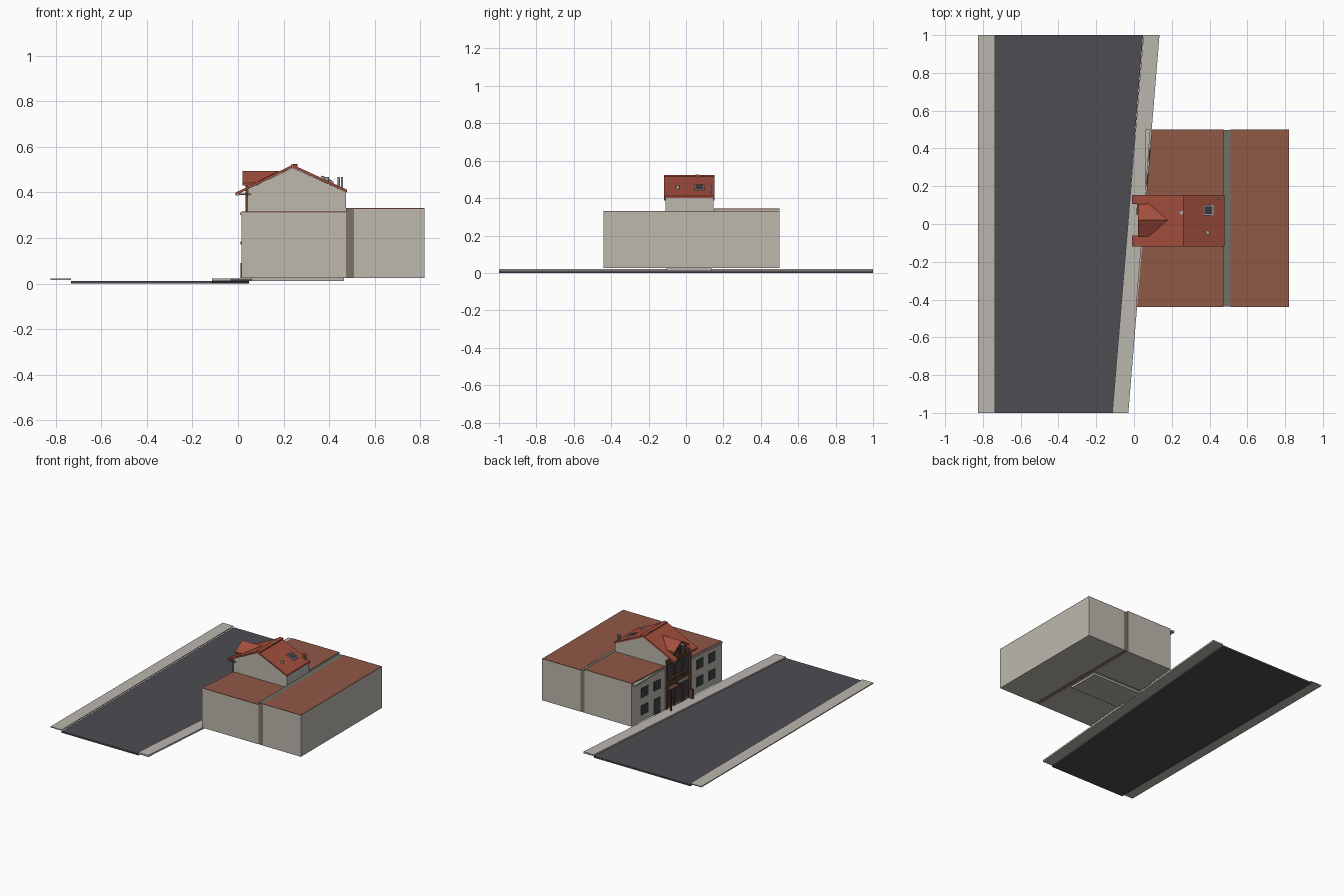
import bpy, bmesh
from mathutils import Vector

cube = bpy.data.objects.get("Cube")
if cube:
    bpy.data.objects.remove(cube)


def material(name, r, g, b):
    m = bpy.data.materials.new(name)
    m.use_nodes = True
    m.diffuse_color = (r, g, b, 1)
    m.node_tree.nodes["Principled BSDF"].inputs["Base Color"].default_value = (r, g, b, 1)
    return m


plaster = material("plaster", .51, .485, .43)
paving = material("paving", .49, .47, .42)
asphalt = material("asphalt", .075, .072, .083)
tile = material("roof_tile", .36, .075, .045)
flat_red = material("flat_red_roof", .28, .1, .063)
joint = material("joint_wall", .21, .17, .125)
joint_top = material("joint_roof", .155, .165, .13)
wood = material("brown_wood", .14, .055, .03)
glass = material("dark_glass", .05, .052, .06)
metal = material("grey_metal", .38, .39, .38)


def prism(name, points, push, mat):
    """Extrude a flat polygon along a vector into a closed solid."""
    bm = bmesh.new()
    face = bm.faces.new([bm.verts.new(p) for p in points])
    new = bmesh.ops.extrude_face_region(bm, geom=[face])["geom"]
    bmesh.ops.translate(bm, vec=Vector(push),
                        verts=[v for v in new if isinstance(v, bmesh.types.BMVert)])
    if not face.is_valid or len([f for f in bm.faces]) < len(points) + 2:
        bm.faces.new(bm.verts[:len(points)])
    bmesh.ops.recalc_face_normals(bm, faces=bm.faces)
    mesh = bpy.data.meshes.new(name)
    bm.to_mesh(mesh)
    bm.free()
    mesh.materials.append(mat)
    ob = bpy.data.objects.new(name, mesh)
    bpy.context.collection.objects.link(ob)
    return ob


def plan(name, outline, z0, z1, mat):
    return prism(name, [(x, y, z0) for x, y in outline], (0, 0, z1 - z0), mat)


def box(name, x0, x1, y0, y1, z0, z1, mat):
    return plan(name, [(x0, y0), (x1, y0), (x1, y1), (x0, y1)], z0, z1, mat)


def street(y, out=0):
    """The x of the slanted building line, moved out towards the road."""
    return .0525 + .0825 * y - out


def to_street(name, back, y0, y1, z0, z1, mat, out=0):
    return plan(name, [(street(y0, out), y0), (back, y0), (back, y1), (street(y1, out), y1)],
                z0, z1, mat)


def panel(name, y, z, w, h, mat, out=.004, inside=0):
    """Plate on the street front, centred at y and z."""
    a, b = y - w / 2, y + w / 2
    plan(name, [(street(a, out), a), (street(a, inside), a),
                (street(b, inside), b), (street(b, out), b)], z - h / 2, z + h / 2, mat)


def pipe(name, x, y, z, r, h, mat):
    bpy.ops.mesh.primitive_cylinder_add(vertices=12, radius=r, depth=h, location=(x, y, z))
    ob = bpy.context.object
    ob.name = name
    ob.data.materials.append(mat)
    bpy.ops.object.shade_smooth_by_angle()


# Road and pavements
plan("road", [(-.735, -1), (street(-1, .083), -1), (street(1, .087), 1), (-.735, 1)],
     0, .012, asphalt)
box("far_pavement", -.825, -.735, -1, 1, .015, .022, paving)
plan("near_pavement", [(street(-1, .085), -1), (street(-1), -1), (street(1), 1),
                       (street(1, .085), 1)], .01, .022, paving)

# Rear building and the joint between the buildings
box("rear_building", .51, .82, -.44, .5, .025, .328, plaster)
box("rear_roof", .51, .82, -.44, .5, .328, .332, flat_red)
box("joint_wall", .475, .51, -.438, .498, .025, .328, joint)
box("joint_roof", .475, .51, -.438, .498, .328, .331, joint_top)

# Neighbouring buildings along the street
for side, y0, y1, top in (("right", -.44, -.11, .313), ("left", .15, .5, .34)):
    to_street(side + "_neighbour", .475, y0, y1, .025, top, plaster)
    to_street(side + "_flat_roof", .475, y0, y1, top, top + .004, flat_red)
    to_street(side + "_cornice", .06, y0, y1, top - .012, top, plaster, .007)
for y in (-.335, -.21, .235, .365):
    panel("upper_window", y, .235, .07, .07, glass)
for y in (-.335, -.21, .365):
    panel("lower_window", y, .108, .07, .07, glass)
panel("neighbour_door", .235, .083, .065, .115, glass)

# Central house
box("foundation", .06, .465, -.105, .135, .01, .025, paving)
to_street("house_walls", .475, -.11, .147, .025, .395, plaster)
prism("gable_walls", [(.045, -.11, .39), (.475, -.11, .39), (.475, -.11, .402),
                      (.24, -.11, .508), (.045, -.11, .415)], (0, .257, 0), plaster)

# Main roof slabs, cut open in front around the dormer
EAVE, RIDGE, SLOPE = -.01, .24, .488


def roof_z(x):
    return .4 + SLOPE * (x - EAVE)


def roof_slab(name, x0, x1, z0, z1, y0, y1):
    prism(name, [(x0, y0, z0), (x1, y0, z1), (x1, y1, z1), (x0, y1, z0)], (0, 0, -.012), tile)


top = roof_z(RIDGE)
roof_slab("back_roof", RIDGE, .48, top, .412, -.118, .153)
for name, x0, y0, y1 in (("front_roof_right", EAVE, -.118, -.062),
                         ("front_roof_middle", .05, -.062, .105),
                         ("front_roof_left", EAVE, .105, .153)):
    roof_slab(name, x0, RIDGE, roof_z(x0), top, y0, y1)
box("ridge_cap", .232, .262, -.118, .153, .515, .524, tile)
for y0, y1 in ((-.118, -.062), (.105, .153)):
    box("gutter", -.01, .004, y0, y1, .386, .396, metal)
    box("eave_soffit", .0, .06, y0 + .006, y1 - .006, .388, .396, wood)
for y in (-.1, .135):
    pipe("downpipe", street(y, .006), y, .21, .004, .36, metal)

# Dormer with a gable over the street front
MID = .021
for name, side in (("dormer_roof_right", -.065), ("dormer_roof_left", .107)):
    prism(name, [(.02, side, .44), (.08, side, .444), (.178, MID, .494), (.02, MID, .494)],
          (0, 0, -.01), tile)
prism("dormer_walls", [(.046, -.05, .38), (.046, .092, .38), (.046, .092, .436),
                       (.046, MID, .484), (.046, -.05, .436)], (.06, 0, 0), plaster)
prism("dormer_window", [(.042, -.03, .395), (.042, .072, .395), (.042, .072, .43),
                        (.042, MID, .465), (.042, -.03, .43)], (.004, 0, 0), glass)
for y in (-.045, MID, .087):
    box("dormer_post", .034, .046, y - .005, y + .005, .385, .48 if y == MID else .435, wood)
box("dormer_sill", .032, .048, -.055, .097, .38, .39, wood)

# Timber and glass street front of the house
for z, h in ((.115, .16), (.28, .13)):
    for y in (-.062, .02, .102):
        panel("front_glass", y, z, .066, h, glass)
for y in (-.104, -.021, .061, .141):
    panel("front_post", y, .205, .012, .355, wood, .01)
for z in (.205, .36):
    panel("front_beam", .0185, z, .25, .018, wood, .011)
panel("shop_panel", -.03, .185, .1, .022, metal, .013)
panel("balcony_rail", .0185, .24, .17, .014, wood, .018)
panel("corner_pier", -.1, .058, .018, .066, wood, .033)
panel("porch_roof", .1, .178, .1, .012, wood, .045)
panel("porch_post", .14, .1, .01, .15, wood, .045, .035)

# Skylight, vents and chimney pipes
prism("skylight_frame", [(.365, .045, .474), (.42, .045, .447), (.42, .1, .447),
                         (.365, .1, .474)], (0, 0, -.025), metal)
prism("skylight_glass", [(.372, .052, .473), (.413, .052, .453), (.413, .093, .453),
                         (.372, .093, .473)], (0, 0, -.003), glass)
pipe("ridge_vent", .252, .06, .516, .01, .02, metal)
pipe("rear_vent", .39, -.045, .455, .01, .024, metal)
for x in (.443, .457):
    pipe("chimney_pipe", x, .132, .44, .005, .056, metal)
